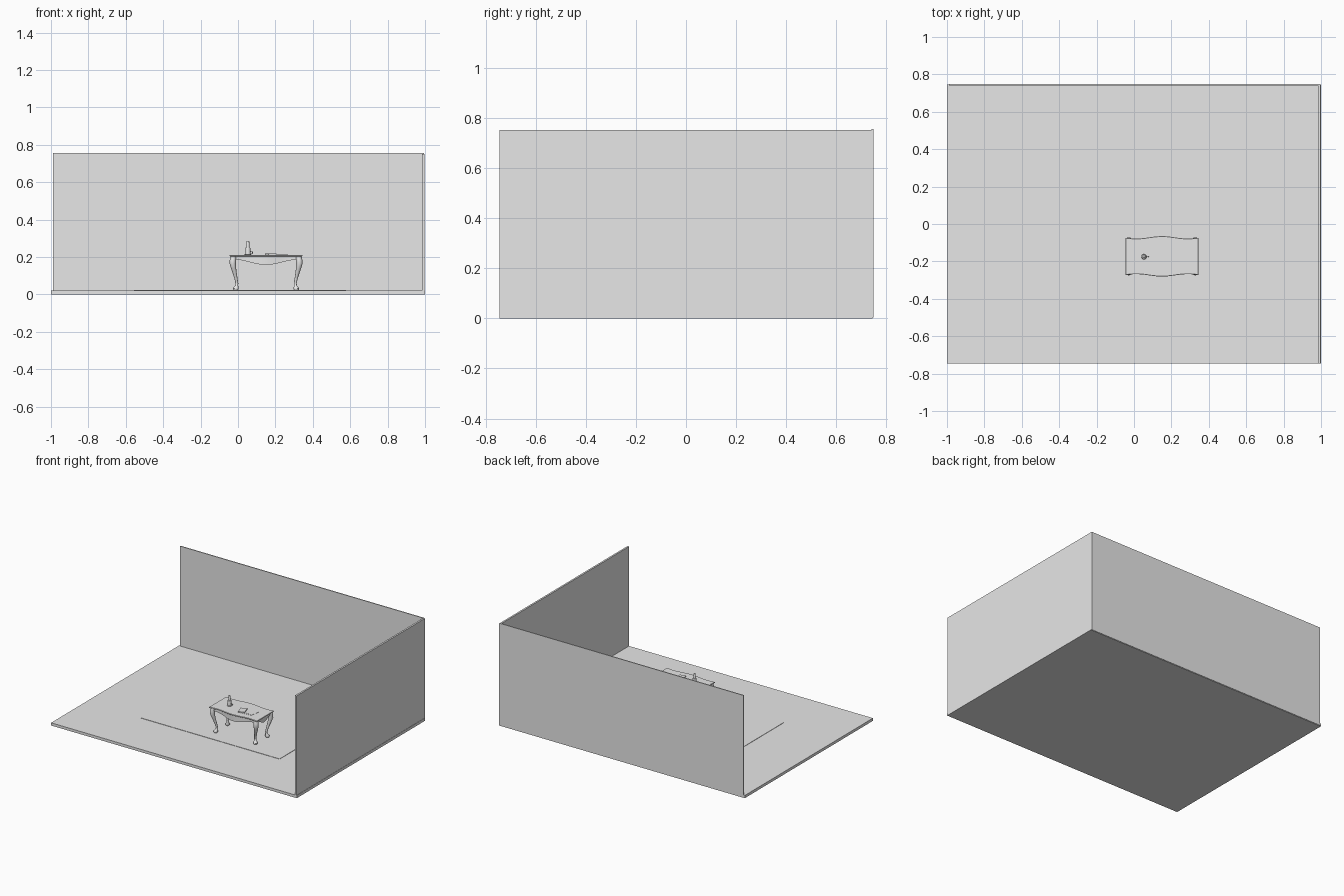
import bpy, bmesh, math
from mathutils import Matrix, Vector

if "Cube" in bpy.data.objects:
    bpy.data.objects.remove(bpy.data.objects["Cube"])

grey = bpy.data.materials.new("plain grey")
grey.diffuse_color = (0.8, 0.8, 0.8, 1)
grey.use_nodes = True
grey.node_tree.nodes["Principled BSDF"].inputs["Base Color"].default_value = grey.diffuse_color


def make(name, bm, smooth=False):
    bmesh.ops.recalc_face_normals(bm, faces=bm.faces)
    me = bpy.data.meshes.new(name)
    bm.to_mesh(me)
    bm.free()
    me.materials.append(grey)
    ob = bpy.data.objects.new(name, me)
    bpy.context.collection.objects.link(ob)
    if smooth:
        bpy.ops.object.select_all(action='DESELECT')
        ob.select_set(True)
        bpy.context.view_layer.objects.active = ob
        bpy.ops.object.shade_smooth_by_angle(angle=math.radians(40))
    return ob


def box(name, lo, hi, turn=0):
    lo, hi = Vector(lo), Vector(hi)
    bm = bmesh.new()
    mat = (Matrix.Translation((lo + hi) / 2) @ Matrix.Rotation(math.radians(turn), 4, 'Z')
           @ Matrix.Diagonal((*(hi - lo), 1)))
    bmesh.ops.create_cube(bm, size=1, matrix=mat)
    return make(name, bm)


def loft(name, rings, closed=False, smooth=True):
    """Skin a list of equal-length point rings, capping the ends unless closed."""
    bm = bmesh.new()
    vs = [[bm.verts.new(p) for p in r] for r in rings]
    n = len(vs[0])
    for i in range(len(vs) - (0 if closed else 1)):
        a, b = vs[i], vs[(i + 1) % len(vs)]
        for j in range(n):
            k = (j + 1) % n
            bm.faces.new((a[j], a[k], b[k], b[j]))
    if not closed:
        bm.faces.new(vs[0])
        bm.faces.new(vs[-1])
    return make(name, bm, smooth)


def circle(x, y, z, r, n):
    return [(x + r * math.cos(2 * math.pi * i / n),
             y + r * math.sin(2 * math.pi * i / n), z) for i in range(n)]


# Room: floor slab, two thin walls, rug
box("floor", (-1, -0.745, 0), (1, 0.745, 0.02))
box("back_wall", (-0.99, 0.741, 0.003), (0.995, 0.748, 0.755))
box("right_wall", (0.985, -0.745, 0.003), (0.998, 0.747, 0.752))
box("rug", (-0.555, -0.342, 0.0195), (0.578, 0.425, 0.0225))

# Table, centred on cx, cy
cx, cy, hx, hy = 0.15, -0.173, 0.195, 0.102
N = 24
us = [-1 + 2 * i / N for i in range(N + 1)]


def wave(u):
    """Serpentine offset of the long edges."""
    return 0.0065 * math.cos(1.4 * math.pi * u) - 0.0005


# Table top with serpentine front and back, slightly moulded edge
def top_ring(z, inset):
    front = [(cx + u * (hx - inset), cy - hy - wave(u) + inset, z) for u in us]
    back = [(cx + u * (hx - inset), cy + hy + wave(u) - inset, z) for u in reversed(us)]
    return front + back


loft("table_top", [top_ring(0.203, 0.004), top_ring(0.206, 0),
                   top_ring(0.210, 0), top_ring(0.2115, 0.002)], smooth=False)


# Aprons with scalloped lower edges
def apron_bottom(u):
    return 0.172 - 0.014 * math.cos(math.pi * u)


for side, label in ((-1, "front"), (1, "back")):
    rings = []
    for u in us:
        x = cx + u * (hx - 0.025)
        y = cy + side * (hy + wave(u) - 0.010)
        rings.append([(x, y, 0.204), (x, y, apron_bottom(u)),
                      (x, y - side * 0.008, apron_bottom(u)), (x, y - side * 0.008, 0.204)])
    loft(label + "_apron", rings)
for side, label in ((-1, "left"), (1, "right")):
    rings = []
    for u in us:
        y, x = cy + u * (hy - 0.022), cx + side * (hx - 0.010)
        z = apron_bottom(u) + 0.006
        rings.append([(x, y, 0.204), (x, y, z), (x - side * 0.008, y, z),
                      (x - side * 0.008, y, 0.204)])
    loft(label + "_apron", rings)

# Cabriole legs: (height, distance in from the corner, radius)
leg = [(0.204, 0.021, 0.016), (0.185, 0.018, 0.017), (0.165, 0.017, 0.017),
       (0.14, 0.021, 0.014), (0.115, 0.027, 0.011), (0.085, 0.034, 0.0085),
       (0.06, 0.039, 0.0075), (0.048, 0.038, 0.008), (0.040, 0.035, 0.012),
       (0.032, 0.033, 0.015), (0.026, 0.033, 0.014), (0.022, 0.033, 0.011)]
for sx, xl in ((-1, "left"), (1, "right")):
    for sy, yl in ((-1, "front"), (1, "back")):
        loft(f"{yl}_{xl}_leg",
             [circle(cx + sx * (hx - t), cy + sy * (hy - t), z, r, 12) for z, t, r in leg])

# Candle holder: dish, cup, candle, ring handle
bx, by = 0.053, -0.175
holder = [(0.211, 0.016), (0.213, 0.019), (0.215, 0.019), (0.216, 0.014),
          (0.245, 0.013), (0.25, 0.012), (0.251, 0.008)]
loft("candle_holder", [circle(bx, by, z, r, 20) for z, r in holder])
loft("candle", [circle(bx, by, z, r, 16)
                for z, r in ((0.25, 0.008), (0.282, 0.0075), (0.285, 0.006))])
ring = []
for i in range(16):
    a = 2 * math.pi * i / 16
    section = []
    for j in range(6):
        b = 2 * math.pi * j / 6
        d = 0.007 + 0.002 * math.cos(b)
        section.append((bx + 0.018 + d * math.cos(a), by + 0.002 * math.sin(b),
                        0.224 + d * math.sin(a)))
    ring.append(section)
loft("holder_handle", ring, closed=True)

# Book and loose papers on the table
box("book", (0.152, -0.227, 0.2113), (0.198, -0.165, 0.219), 18)
box("large_paper", (0.165, -0.225, 0.2113), (0.265, -0.155, 0.2125), 6)
box("small_paper", (0.22, -0.215, 0.2123), (0.27, -0.15, 0.2135), -8)
